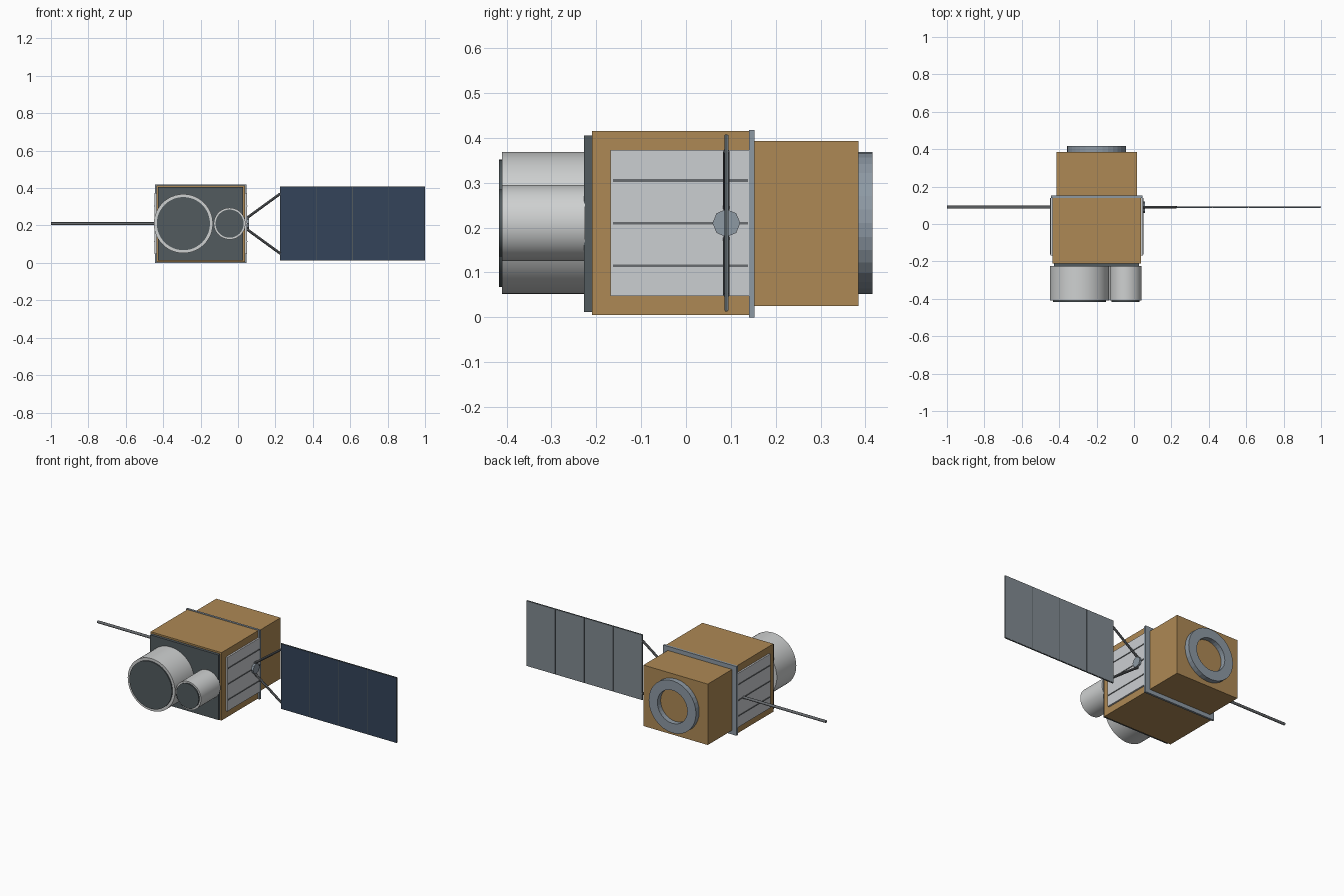
import bpy, bmesh, math
from mathutils import Vector

cube = bpy.data.objects.get("Cube")
if cube:
    bpy.data.objects.remove(cube, do_unlink=True)


def material(name, rgb):
    m = bpy.data.materials.new(name)
    m.use_nodes = True
    m.diffuse_color = (*rgb, 1)
    m.node_tree.nodes["Principled BSDF"].inputs["Base Color"].default_value = (*rgb, 1)
    return m


GOLD = material("gold foil", (0.42, 0.25, 0.09))
DARK = material("dark slate", (0.084, 0.105, 0.114))
WHITE = material("radiator white", (0.60, 0.62, 0.64))
SHELL = material("telescope grey", (0.62, 0.635, 0.635))
METAL = material("blue grey metal", (0.27, 0.32, 0.37))
STRUT = material("strut grey", (0.14, 0.15, 0.16))
NAVY = material("solar cell navy", (0.033, 0.056, 0.10))
BACK = material("panel back grey", (0.22, 0.255, 0.285))

CX, CZ = -0.2, 0.21          # bus axis
WING_Y = 0.09                # plane of the wing and boom


def finish(name, bm, mat):
    bmesh.ops.recalc_face_normals(bm, faces=bm.faces)
    me = bpy.data.meshes.new(name)
    bm.to_mesh(me)
    bm.free()
    me.materials.append(mat)
    ob = bpy.data.objects.new(name, me)
    bpy.context.collection.objects.link(ob)
    return ob


def box(name, x, y, z, mat):
    """Box from (low, high) pairs on each axis."""
    bm = bmesh.new()
    bmesh.ops.create_cube(bm, size=1)
    for v in bm.verts:
        v.co = [(a + b) / 2 + c * (b - a) for (a, b), c in zip((x, y, z), v.co)]
    return finish(name, bm, mat)


def rod(name, start, end, radius, mat, sides=32, smooth=False):
    """Cylinder between two points."""
    start, end = Vector(start), Vector(end)
    axis = end - start
    bm = bmesh.new()
    bmesh.ops.create_cone(bm, cap_ends=True, segments=sides, radius1=radius,
                          radius2=radius, depth=axis.length)
    turn = axis.to_track_quat('Z', 'Y')
    for v in bm.verts:
        v.co = turn @ v.co + (start + end) / 2
    ob = finish(name, bm, mat)
    if smooth:
        bpy.ops.object.select_all(action='DESELECT')
        ob.select_set(True)
        bpy.context.view_layer.objects.active = ob
        bpy.ops.object.shade_smooth_by_angle(angle=math.radians(35))
    return ob


def ring(name, x, z, y0, y1, inner, outer, mat, sides=32):
    """Flat-sided ring around the y axis."""
    bm = bmesh.new()
    loops = []
    for r, y in ((outer, y0), (outer, y1), (inner, y1), (inner, y0)):
        loops.append([bm.verts.new((x + r * math.cos(math.tau * i / sides), y,
                                    z + r * math.sin(math.tau * i / sides)))
                      for i in range(sides)])
    for k in range(4):
        a, b = loops[k], loops[(k + 1) % 4]
        for i in range(sides):
            j = (i + 1) % sides
            bm.faces.new((a[i], a[j], b[j], b[i]))
    return finish(name, bm, mat)


# Bus: instrument module, service module, collar and front deck
box("front_body", (CX - 0.237, CX + 0.237), (-0.21, 0.14), (0.005, 0.415), GOLD)
box("rear_body", (CX - 0.215, CX + 0.215), (0.15, 0.385), (0.025, 0.393), GOLD)
box("collar", (CX - 0.245, CX + 0.245), (0.14, 0.153), (0.0, 0.418), METAL)
box("front_deck", (CX - 0.228, CX + 0.228), (-0.227, -0.21), (0.012, 0.405), DARK)
ring("docking_ring", CX, CZ, 0.38, 0.416, 0.10, 0.158, METAL)

# Telescopes
for name, x, r, lens in (("large", -0.292, 0.158, 0.142), ("small", -0.045, 0.085, 0.075)):
    rod(name + "_telescope", (x, -0.225, CZ), (x, -0.41, CZ), r, SHELL, 48, True)
    rod(name + "_lens", (x, -0.40, CZ), (x, -0.417, CZ), lens, DARK, 48, True)

# Radiators with ribs on both sides
for label, s in (("left", 1), ("right", -1)):
    def span(a, b):
        return tuple(sorted((CX + s * a, CX + s * b)))
    box(label + "_radiator", span(0.235, 0.247), (-0.168, 0.14), (0.047, 0.373), WHITE)
    for i in (-1, 0, 1):
        z = CZ + i * 0.095
        box(f"{label}_radiator_rib_{i + 2}", span(0.245, 0.25), (-0.163, 0.138),
            (z - 0.003, z + 0.003), STRUT)

# Wing hinge and yoke
rod("wing_hinge", (0.045, WING_Y, CZ), (0.06, WING_Y, CZ), 0.031, METAL, 8)
for label, s in (("upper", 1), ("lower", -1)):
    rod(label + "_yoke", (0.05, WING_Y, CZ + s * 0.032), (0.226, WING_Y, CZ + s * 0.16),
        0.007, STRUT, 8)

# Solar wing: dark core, four cell plates in front and four grey plates behind
X0, X1, COUNT = 0.225, 1.0, 4
box("wing_core", (X0, X1), (WING_Y - 0.003, WING_Y + 0.003), (0.013, 0.408), DARK)
step = (X1 - X0) / COUNT
for i in range(COUNT):
    xs = (X0 + i * step + 0.002, X0 + (i + 1) * step - 0.002)
    zs = (0.015, 0.406)
    box(f"solar_cells_{i + 1}", xs, (WING_Y - 0.0045, WING_Y - 0.002), zs, NAVY)
    box(f"panel_back_{i + 1}", xs, (WING_Y + 0.002, WING_Y + 0.0045), zs, BACK)

# Boom on the opposite side
rod("boom", (CX - 0.24, WING_Y, CZ), (-1.0, WING_Y, CZ), 0.008, STRUT, 12, True)
